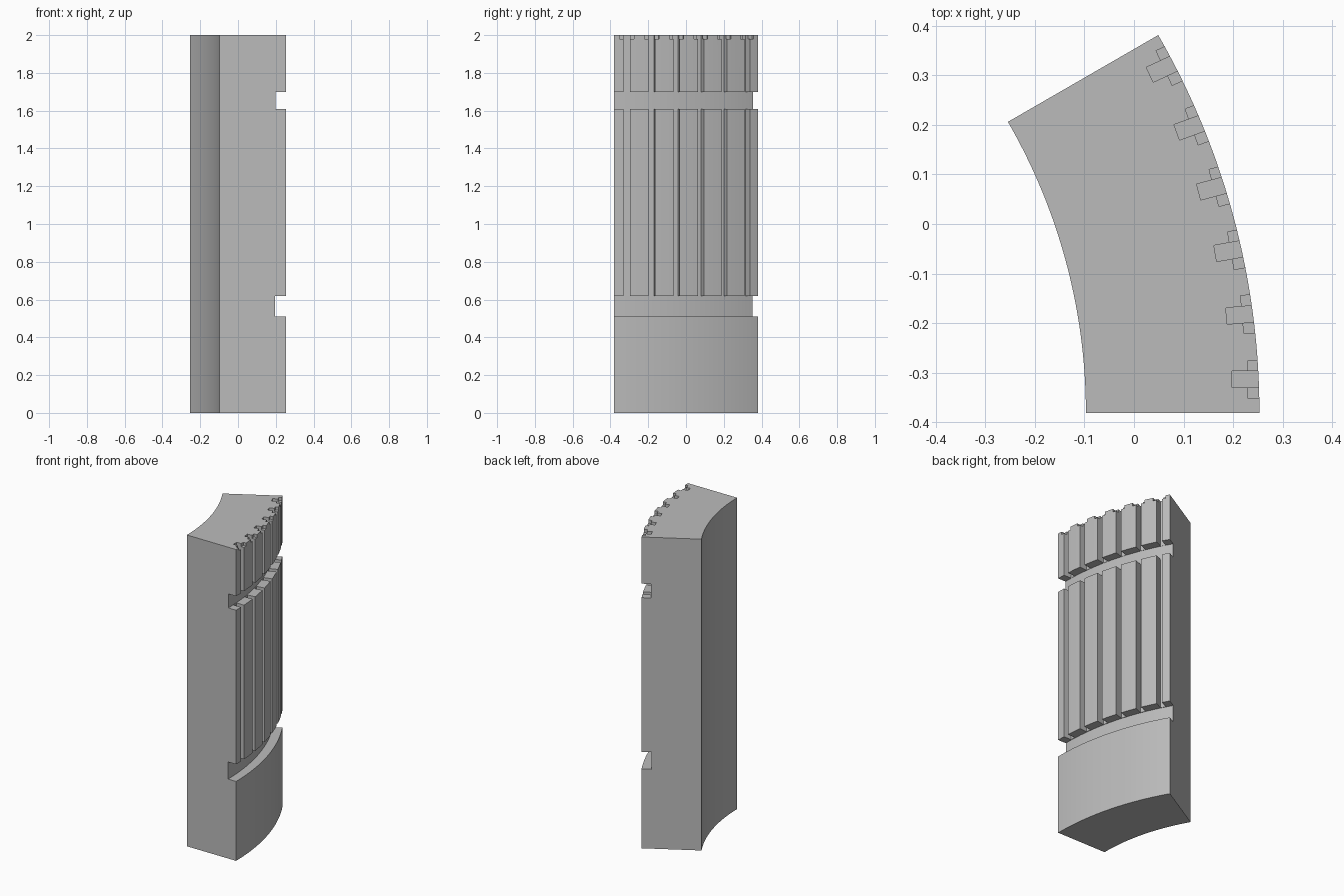
import bpy, bmesh, math
from mathutils import Matrix, Vector

if "Cube" in bpy.data.objects:
    bpy.data.objects.remove(bpy.data.objects["Cube"], do_unlink=True)

# Shared dimensions: a 30 degree sector about a vertical axis
AXIS = Vector((-1.271, -0.381, 0))
OUTER, INNER, SWEEP = 1.524, 1.174, 30

stone = bpy.data.materials.new("plain grey")
stone.use_nodes = True
grey = (0.5, 0.5, 0.5, 1)
stone.diffuse_color = grey
stone.node_tree.nodes["Principled BSDF"].inputs["Base Color"].default_value = grey


def prism(bm, outline, z0, z1):
    """Extrude a closed outline, measured from the sector axis."""
    face = bm.faces.new([bm.verts.new((x, y, z0)) for x, y in outline])
    top = bmesh.ops.extrude_face_region(bm, geom=[face])["geom"]
    verts = [v for v in top if isinstance(v, bmesh.types.BMVert)]
    bmesh.ops.translate(bm, verts=verts, vec=(0, 0, z1 - z0))


def arc(radius, start, end, steps):
    angles = [math.radians(start + (end - start) * i / steps) for i in range(steps + 1)]
    return [(radius * math.cos(a), radius * math.sin(a)) for a in angles]


def sector(r0, r1, start, end, steps=40):
    return arc(r1, start, end, steps) + arc(r0, end, start, steps)


def box_outline(x0, x1, y0, y1, angle):
    turn = Matrix.Rotation(math.radians(angle), 2)
    return [tuple(turn @ Vector(p)) for p in ((x0, y0), (x1, y0), (x1, y1), (x0, y1))]


def make(name, parts):
    bm = bmesh.new()
    for outline, z0, z1 in parts:
        prism(bm, outline, z0, z1)
    bmesh.ops.recalc_face_normals(bm, faces=bm.faces)
    bmesh.ops.translate(bm, verts=bm.verts, vec=AXIS)
    mesh = bpy.data.meshes.new(name)
    bm.to_mesh(mesh)
    bm.free()
    mesh.materials.append(stone)
    obj = bpy.data.objects.new(name, mesh)
    bpy.context.collection.objects.link(obj)
    return obj


# Curved block
block = make("curved_block", [(sector(INNER, OUTER, 0, SWEEP), 0, 2)])

# Horizontal grooves, vertical slots and the shallow steps at the slot tops
grooves = make("groove_cutter", [
    (sector(1.467, 1.6, -2, SWEEP + 2), 0.51, 0.62),
    (sector(1.469, 1.6, -2, SWEEP + 2), 1.61, 1.70)])
turns = range(0, SWEEP, 5)
slots = make("slot_cutter", [
    (box_outline(1.469, 1.6, 0.051, 0.084, a), 0.57, 2.1) for a in turns])
steps = make("step_cutter", [
    (box_outline(1.501, 1.6, 0.029, 0.106, a), 1.98, 2.1) for a in turns])

bpy.context.view_layer.objects.active = block
for cutter in (grooves, slots, steps):
    cut = block.modifiers.new(cutter.name, "BOOLEAN")
    cut.operation = "DIFFERENCE"
    cut.solver = "EXACT"
    cut.object = cutter
    bpy.ops.object.modifier_apply(modifier=cut.name)
    bpy.data.objects.remove(cutter, do_unlink=True)

# Smooth the curved walls, keep the cut edges crisp
bpy.ops.object.select_all(action="DESELECT")
block.select_set(True)
bpy.ops.object.shade_smooth_by_angle(angle=math.radians(20))
